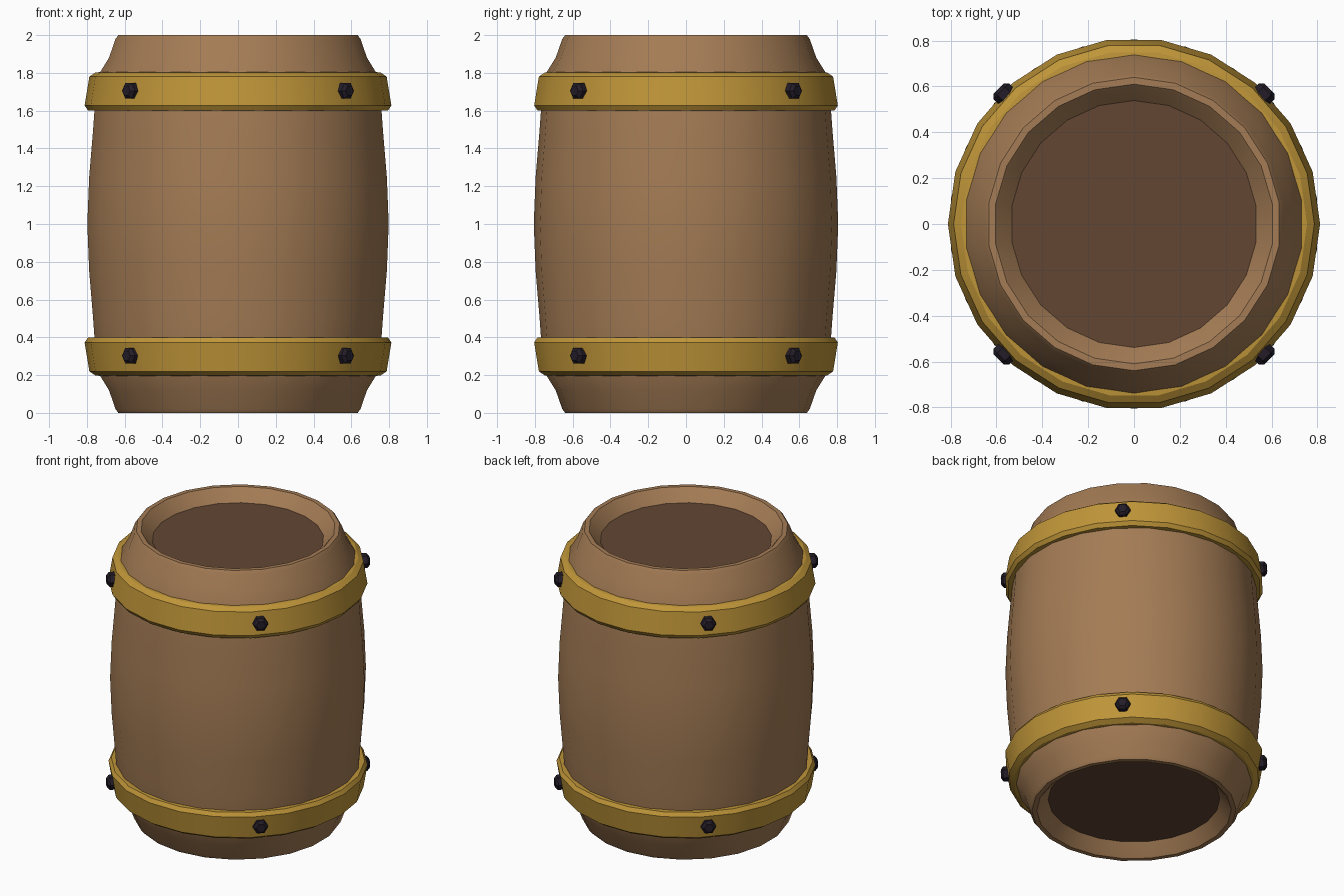
import bpy, bmesh, math
from mathutils import Matrix

if "Cube" in bpy.data.objects:
    bpy.data.objects.remove(bpy.data.objects["Cube"])

def material(name, rgb):
    m = bpy.data.materials.new(name)
    m.diffuse_color = (*rgb, 1)
    m.use_nodes = True
    m.node_tree.nodes["Principled BSDF"].inputs["Base Color"].default_value = m.diffuse_color
    return m

WOOD = material("oak brown", (0.37, 0.20, 0.09))
LID = material("dark brown", (0.125, 0.062, 0.034))
GOLD = material("brass", (0.52, 0.30, 0.04))
IRON = material("dark iron", (0.017, 0.012, 0.021))
SIDES = 22

def finish(name, bm, mat, angle=None):
    bmesh.ops.recalc_face_normals(bm, faces=bm.faces)
    me = bpy.data.meshes.new(name)
    bm.to_mesh(me)
    bm.free()
    me.materials.append(mat)
    ob = bpy.data.objects.new(name, me)
    bpy.context.collection.objects.link(ob)
    if angle:
        bpy.ops.object.select_all(action='DESELECT')
        ob.select_set(True)
        bpy.context.view_layer.objects.active = ob
        bpy.ops.object.shade_smooth_by_angle(angle=math.radians(angle))
    return ob

def lathe(name, profile, mat, start=0.0, closed=False, angle=None):
    """Revolve (radius, z) points around the z axis."""
    bm = bmesh.new()
    rings = []
    for r, z in profile:
        rings.append([bm.verts.new((r * math.cos(start + math.tau * i / SIDES),
                                    r * math.sin(start + math.tau * i / SIDES), z))
                      for i in range(SIDES)])
    pairs = list(zip(rings, rings[1:]))
    if closed:
        pairs.append((rings[-1], rings[0]))
    for a, b in pairs:
        for i in range(SIDES):
            j = (i + 1) % SIDES
            bm.faces.new((a[i], a[j], b[j], b[i]))
    if not closed:
        bm.faces.new(rings[0])
        bm.faces.new(rings[-1])
    return finish(name, bm, mat, angle)

# Barrel body: bulging staves with a rolled rim, mirrored about mid height
half = [(0.53, 0.09), (0.595, 0.015), (0.61, 0.0), (0.64, 0.0), (0.655, 0.02),
        (0.69, 0.12), (0.74, 0.2), (0.765, 0.36), (0.775, 0.5), (0.796, 0.75)]
profile = half + [(0.806, 1.0)] + [(r, 2 - z) for r, z in reversed(half)]
lathe("barrel_body", profile, WOOD, start=math.pi / 2, closed=True, angle=35)

# Recessed lids at both ends
for name, z in (("top_lid", 1.92), ("bottom_lid", 0.08)):
    s = 0.02 if z < 1 else -0.02
    lathe(name, [(0.55, z), (0.55, z + s)], LID)

# Metal hoops with bevelled edges, mirrored top and bottom
hoop = [(0.72, 1.805), (0.755, 1.802), (0.787, 1.78), (0.812, 1.628),
        (0.795, 1.602), (0.74, 1.602)]
lathe("upper_hoop", hoop, GOLD, closed=True, angle=25)
lathe("lower_hoop", [(r, 2 - z) for r, z in hoop], GOLD, closed=True, angle=25)

# Hexagonal bolts on the diagonals of each hoop
for level, z in (("upper", 1.705), ("lower", 0.303)):
    for k in range(4):
        bm = bmesh.new()
        bmesh.ops.create_cone(bm, cap_ends=True, segments=6, radius1=0.048,
                              radius2=0.048, depth=0.06)
        bmesh.ops.bevel(bm, geom=[e for e in bm.edges if all(v.co.z > 0 for v in e.verts)],
                        offset=0.016, segments=1, affect='EDGES')
        a = math.pi / 4 + k * math.pi / 2
        bm.transform(Matrix.Rotation(a, 4, 'Z')
                     @ Matrix.Translation((0.806, 0, z))
                     @ Matrix.Rotation(math.pi / 2, 4, 'Y'))
        finish(f"{level}_bolt_{k + 1}", bm, IRON)
